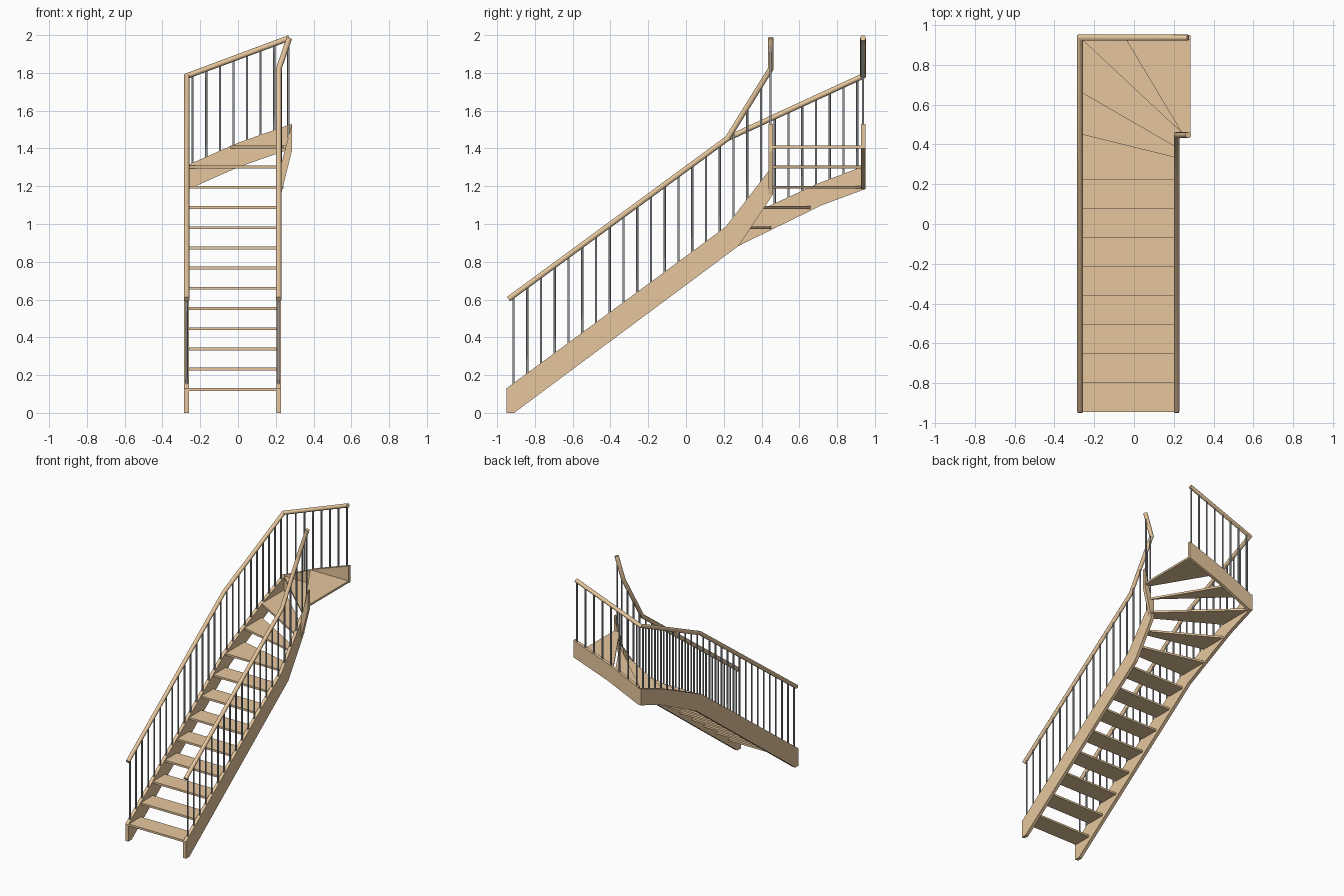
import bpy, bmesh, math
from mathutils import Vector

if "Cube" in bpy.data.objects:
    bpy.data.objects.remove(bpy.data.objects["Cube"])


def material(name, rgb):
    m = bpy.data.materials.new(name)
    m.diffuse_color = (*rgb, 1)
    m.use_nodes = True
    m.node_tree.nodes["Principled BSDF"].inputs["Base Color"].default_value = m.diffuse_color
    return m


WOOD = material("light_wood", (0.79, 0.565, 0.335))
METAL = material("grey_metal", (0.32, 0.335, 0.35))


def finish(bm, name, mat, smooth=False):
    bmesh.ops.recalc_face_normals(bm, faces=bm.faces)
    me = bpy.data.meshes.new(name)
    bm.to_mesh(me)
    bm.free()
    me.materials.append(mat)
    ob = bpy.data.objects.new(name, me)
    bpy.context.collection.objects.link(ob)
    if smooth:
        bpy.ops.object.select_all(action='DESELECT')
        ob.select_set(True)
        bpy.context.view_layer.objects.active = ob
        bpy.ops.object.shade_smooth_by_angle(angle=math.radians(50))
    return ob


def prism(name, outline, axis, lo, hi):
    """Extrude a flat outline along axis (0=x, 1=y, 2=z) from lo to hi."""
    bm = bmesh.new()

    def ring(d):
        out = []
        for p in outline:
            c = list(p)
            c.insert(axis, d)
            out.append(bm.verts.new(c))
        return out
    a, b = ring(lo), ring(hi)
    bm.faces.new(a)
    bm.faces.new(b)
    n = len(a)
    for i in range(n):
        bm.faces.new((a[i], a[(i + 1) % n], b[(i + 1) % n], b[i]))
    return finish(bm, name, WOOD)


def tube(bm, pts, r, sides):
    """Round bar along a polyline with true mitred corners."""
    pts = [Vector(p) for p in pts]
    dirs = [(b - a).normalized() for a, b in zip(pts, pts[1:])]
    side = dirs[0].orthogonal().normalized() if abs(dirs[0].z) > 0.99 \
        else dirs[0].cross(Vector((0, 0, 1))).normalized()
    up = side.cross(dirs[0])
    ring = [pts[0] + r * (math.cos(t) * side + math.sin(t) * up)
            for t in (2 * math.pi * (i + 0.5) / sides for i in range(sides))]
    rings = [[bm.verts.new(c) for c in ring]]
    for k, d in enumerate(dirs):
        nrm = d if k == len(dirs) - 1 else (d + dirs[k + 1]).normalized()
        ring = [c + d * ((pts[k + 1] - c).dot(nrm) / d.dot(nrm)) for c in ring]
        rings.append([bm.verts.new(c) for c in ring])
    for a, b in zip(rings, rings[1:]):
        for i in range(sides):
            j = (i + 1) % sides
            bm.faces.new((a[i], a[j], b[j], b[i]))
    bm.faces.new(rings[0])
    bm.faces.new(rings[-1])


def height(line, t):
    """Height of a polyline of (t, z) points at t."""
    for (a, za), (b, zb) in zip(line, line[1:]):
        if t <= b:
            break
    return za + (zb - za) * (t - a) / (b - a)


# Stringers: top edge and bottom edge of each board
left_top = [(-0.95, 0.13), (0.21, 0.985), (0.45, 1.10), (0.70, 1.215), (0.95, 1.31)]
left_bot = [(-0.95, 0), (-0.91, 0), (0.28, 0.885), (0.72, 1.10), (0.95, 1.185)]
right_top = [(-0.95, 0.13), (0.21, 0.985), (0.46, 1.31)]
right_bot = [(-0.95, 0), (-0.91, 0), (0.28, 0.885), (0.46, 1.155)]
back_top = [(-0.26, 1.315), (0.0, 1.43), (0.285, 1.53)]
back_bot = [(-0.26, 1.185), (0.0, 1.30), (0.285, 1.40)]
turn_top = [(0.227, 1.31), (0.285, 1.53)]
turn_bot = [(0.227, 1.155), (0.285, 1.385)]
for name, top, bot, axis, lo, hi in (
        ("left_stringer", left_top, left_bot, 0, -0.285, -0.26),
        ("right_stringer", right_top, right_bot, 0, 0.203, 0.227),
        ("back_stringer", back_top, back_bot, 1, 0.926, 0.95),
        ("turn_stringer", turn_top, turn_bot, 1, 0.436, 0.46)):
    prism(name, top + bot[::-1], axis, lo, hi)

# Treads: each outline lies between one nosing line and the next
XL, XR = -0.262, 0.205
nosings = [((XL, -0.945 + 0.1457 * i), (XR, -0.945 + 0.1457 * i)) for i in range(9)]
nosings += [((XL, 0.45), (XR, 0.335)), ((XL, 0.66), (XR, 0.39))]
outlines = [[a[0], a[1], b[1], b[0]] for a, b in zip(nosings, nosings[1:])]
corner, pivot = (XL, 0.928), (0.24, 0.459)
outlines += [[nosings[-1][0], nosings[-1][1], (XR, 0.459), pivot, corner],
             [corner, pivot, (-0.04, 0.928)],
             [(-0.04, 0.928), pivot, (0.283, 0.459), (0.283, 0.928)]]
for i, o in enumerate(outlines):
    z = 0.132 + 0.107 * i
    prism(f"tread_{i + 1}", o, 2, z - 0.015, z)

# Handrails
LX, RX, BY, TY = -0.2715, 0.215, 0.937, 0.448
left_rail = [(-0.94, 0.602), (0.22, 1.453), (BY, 1.783)]
right_rail = [(-0.94, 0.602), (0.22, 1.453), (TY, 1.82)]
back_rail = [(LX, 1.783), (0.272, 1.985)]
turn_rail = [(RX, 1.82), (0.272, 1.985)]
for name, x, flight, y, tail in (("left_handrail", LX, left_rail, BY, back_rail),
                                 ("right_handrail", RX, right_rail, TY, turn_rail)):
    bm = bmesh.new()
    tube(bm, [(x, a, z) for a, z in flight] + [(tail[1][0], y, tail[1][1])], 0.015, 12)
    finish(bm, name, WOOD, True)

# Balusters between stringer tops and handrails
step = 0.0728
along_y = [-0.913 + step * i for i in range(26)]
along_x = [-0.24 + 0.072 * i for i in range(8)]
for name, ts, top, rail, place in (
        ("left_balusters", along_y, left_top, left_rail, lambda t: (LX, t)),
        ("right_balusters", along_y[:19], right_top, right_rail, lambda t: (RX, t)),
        ("back_balusters", along_x, back_top, back_rail, lambda t: (t, BY)),
        ("turn_balusters", [0.228, 0.267], turn_top, turn_rail, lambda t: (t, TY))):
    bm = bmesh.new()
    for t in ts:
        x, y = place(t)
        tube(bm, [(x, y, height(top, t) - 0.01), (x, y, height(rail, t))], 0.0062, 8)
    finish(bm, name, METAL, True)
